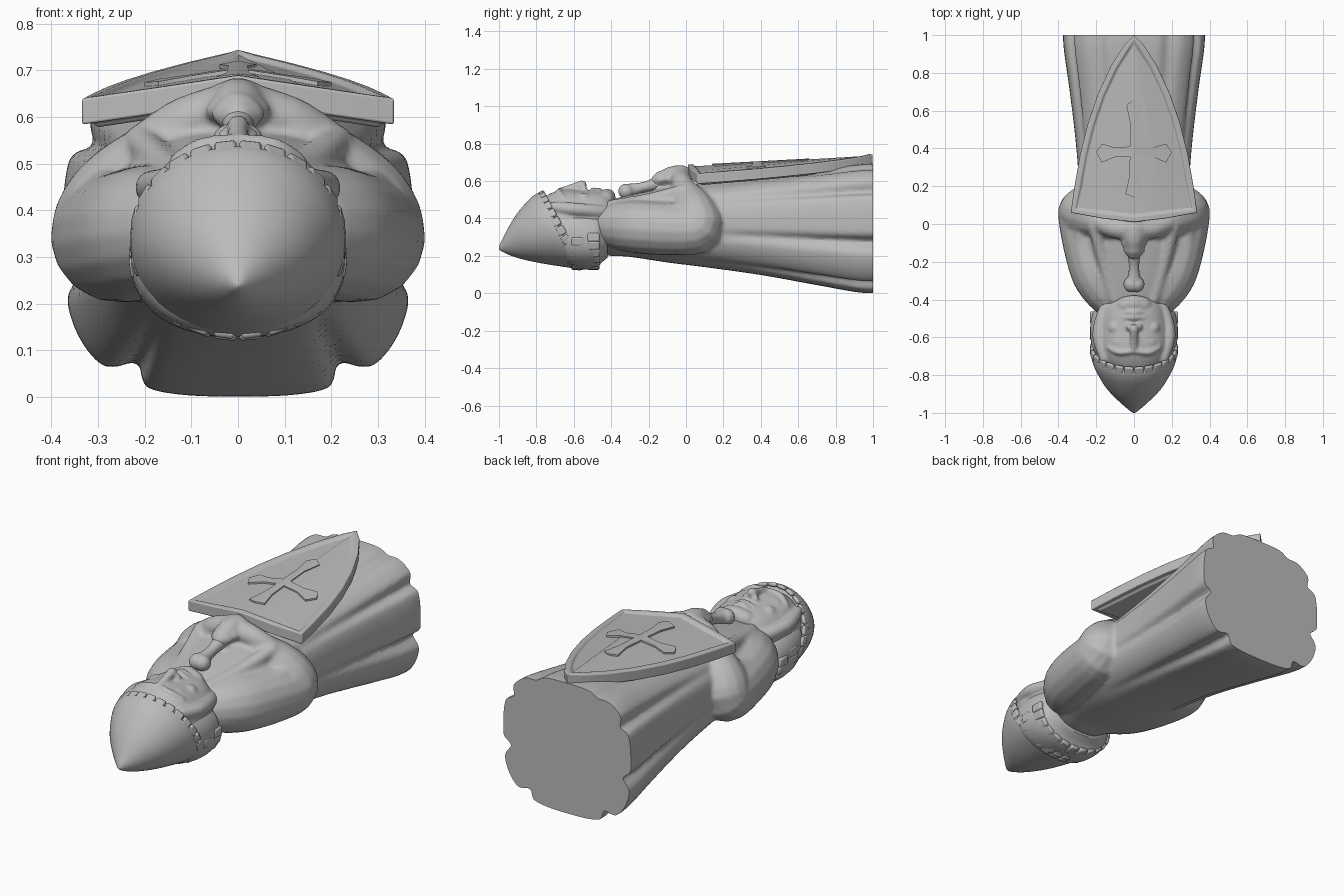
import bpy, bmesh, math
from mathutils import Vector, Matrix

cube = bpy.data.objects.get("Cube")
if cube:
    bpy.data.objects.remove(cube, do_unlink=True)

stone = bpy.data.materials.new("grey_stone")
stone.use_nodes = True
GREY = (0.5, 0.5, 0.5, 1)
stone.diffuse_color = GREY
stone.node_tree.nodes["Principled BSDF"].inputs["Base Color"].default_value = GREY


def make_object(name, bm):
    mesh = bpy.data.meshes.new(name)
    bmesh.ops.recalc_face_normals(bm, faces=bm.faces)
    bm.to_mesh(mesh)
    bm.free()
    mesh.materials.append(stone)
    obj = bpy.data.objects.new(name, mesh)
    bpy.context.collection.objects.link(obj)
    return obj


def spline(keys, steps):
    """Smooth interpolation through a list of equal-length tuples."""
    out = []
    for i in range(len(keys) - 1):
        a, b, c, d = (keys[max(0, min(len(keys) - 1, i + k))] for k in (-1, 0, 1, 2))
        for s in range(steps):
            t = s / steps
            out.append([q + t / 2 * (r - p + t * (2 * p - 5 * q + 4 * r - e + t * (3 * (q - r) + e - p)))
                        for p, q, r, e in zip(a, b, c, d)])
    return out + [list(keys[-1])]


def skin(bm, rings):
    """Closed tube through rings of points."""
    rows = [[bm.verts.new(p) for p in ring] for ring in rings]
    n = len(rows[0])
    for r0, r1 in zip(rows, rows[1:]):
        for k in range(n):
            bm.faces.new((r0[k], r0[(k + 1) % n], r1[(k + 1) % n], r1[k]))
    bm.faces.new(rows[0][::-1])
    bm.faces.new(rows[-1])


def loft(bm, keys, steps=6, n=96, power=2.0, folds=()):
    """Rings along y: (y, centre z, half width, half height, slant, fold depth)."""
    rings = []
    for y, zc, rx, rz, slant, depth in spline(keys, steps):
        ring = []
        square = power + 4.5 * depth
        for k in range(n):
            a = 2 * math.pi * k / n
            c, s = math.cos(a), math.sin(a)
            f = (abs(c) ** square + abs(s) ** square) ** (-1 / square)
            side = math.degrees(math.atan2(s, abs(c)))
            f *= 1 - depth * sum(g * math.exp(-((side - m) / w) ** 2) for m, w, g in folds)
            dz = rz * f * s
            ring.append((rx * f * c, y - slant * dz, zc + dz))
        rings.append(ring)
    skin(bm, rings)


def chain(bm, keys, mirror=False, steps=5, n=16):
    """Round-ended limb through (x, y, z, radius) points."""
    pts = spline(keys, steps)
    mid = [Vector(p[:3]) for p in pts]
    along = [Vector((0, 1, 0))]
    if len(mid) > 1:
        along = [(mid[min(i + 1, len(mid) - 1)] - mid[max(i - 1, 0)]).normalized() for i in range(len(mid))]
    cap = [math.radians(a) for a in (8, 30, 60)]
    r0, r1 = pts[0][3], pts[-1][3]
    discs = [(mid[0] - along[0] * r0 * math.cos(a), along[0], r0 * math.sin(a)) for a in cap]
    discs += [(m, t, p[3]) for m, t, p in zip(mid, along, pts)]
    discs += [(mid[-1] + along[-1] * r1 * math.cos(a), along[-1], r1 * math.sin(a)) for a in reversed(cap)]
    u = along[0].orthogonal()
    rings = []
    for m, t, r in discs:
        u = (u - t * u.dot(t)).normalized()
        v = t.cross(u)
        rings.append([m + r * (u * math.cos(2 * math.pi * k / n) + v * math.sin(2 * math.pi * k / n))
                      for k in range(n)])
    skin(bm, rings)
    if mirror:
        skin(bm, [[(-p.x, p.y, p.z) for p in ring] for ring in rings])


def blend(obj, voxel, smooth):
    """Fuse overlapping parts into one carved surface."""
    m = obj.modifiers.new("Fuse", "REMESH")
    m.mode, m.voxel_size, m.use_smooth_shade = "VOXEL", voxel, True
    s = obj.modifiers.new("Soften", "SMOOTH")
    s.factor, s.iterations = 0.5, smooth
    graph = bpy.context.evaluated_depsgraph_get()
    old = obj.data
    obj.data = bpy.data.meshes.new_from_object(obj.evaluated_get(graph))
    obj.modifiers.clear()
    bpy.data.meshes.remove(old)


def smooth_angle(obj, angle=35):
    bpy.ops.object.select_all(action="DESELECT")
    obj.select_set(True)
    bpy.context.view_layer.objects.active = obj
    bpy.ops.object.shade_smooth_by_angle(angle=math.radians(angle))


# Robe, with folds deepening toward the hem
bm = bmesh.new()
loft(bm, [(-.47, .34, .15, .13, 0, 0), (-.4, .35, .19, .15, 0, 0), (-.3, .36, .24, .165, 0, 0),
          (-.1, .365, .28, .2, 0, 0), (.1, .365, .285, .225, 0, .02), (.4, .36, .305, .262, 0, .06),
          (.7, .352, .34, .308, 0, .1), (.93, .347, .372, .343, 0, .13), (1.06, .347, .376, .345, 0, .13)],
     n=144, power=2.4, folds=[(-54, 4, 1), (-13, 5, 1), (34, 4, .8), (62, 5, .4)])
# Upper arms, sleeves, hands and cowl edges
chain(bm, [(.13, -.36, .36, .13), (.19, -.26, .355, .142), (.235, -.1, .345, .143),
           (.268, .055, .345, .135), (.25, .055, .4, .13), (.2, .03, .47, .11), (.13, -.01, .56, .065)], True)
chain(bm, [(.19, .01, .55, .045), (.11, -.02, .59, .055), (0, -.03, .62, .06)], True)
chain(bm, [(0, -.02, .625, .06), (0, -.08, .62, .058), (0, -.15, .6, .04)])
chain(bm, [(.1, -.4, .46, .04), (.16, -.2, .5, .035), (.21, -.01, .55, .035)], True)
chain(bm, [(.19, -.36, .4, .05), (.26, -.15, .43, .045), (.29, .03, .45, .045)], True)
for k, y in enumerate((-.02, -.06, -.1, -.14)):
    w = .07 - .012 * k
    chain(bm, [(w, y, .63 - .008 * k, .024), (0, y, .66 - .01 * k, .025), (-w, y, .63 - .008 * k, .024)])
robe = make_object("robe_and_arms", bm)
blend(robe, .011, 4)
# Flat base cut across the hem
bm = bmesh.new()
bm.from_mesh(robe.data)
cut = bmesh.ops.bisect_plane(bm, geom=bm.verts[:] + bm.edges[:] + bm.faces[:], plane_co=(0, 1, 0),
                             plane_no=(0, 1, 0), clear_outer=True)
rim = [e for e in cut["geom_cut"] if isinstance(e, bmesh.types.BMEdge)]
for f in bmesh.ops.holes_fill(bm, edges=rim)["faces"]:
    f.smooth = False
for e in rim:
    e.smooth = False
bm.to_mesh(robe.data)
bm.free()

# Sword pommel and flared grip between the hands and the chin
bm = bmesh.new()
chain(bm, [(.014, -.32, .545, .043)], True)
chain(bm, [(0, -.3, .55, .038), (0, -.24, .565, .028), (0, -.18, .58, .032), (0, -.1, .605, .045)])
blend(make_object("sword_hilt", bm), .008, 3)

# Head and face
bm = bmesh.new()
loft(bm, [(-.8, .35, .1, .13, 0, 0), (-.74, .35, .17, .175, 0, 0), (-.66, .35, .2, .205, 0, 0),
          (-.55, .35, .2, .2, 0, 0), (-.46, .36, .18, .185, 0, 0), (-.41, .37, .145, .16, 0, 0),
          (-.385, .37, .1, .11, 0, 0)], power=2.3)
chain(bm, [(0, -.67, .545, .02), (0, -.61, .565, .02), (0, -.555, .58, .025)])
chain(bm, [(.025, -.545, .56, .018)], True)
chain(bm, [(.015, -.675, .55, .014), (.08, -.68, .54, .015), (.13, -.655, .51, .015)], True)
chain(bm, [(.055, -.625, .53, .022), (.095, -.625, .52, .022)], True)
chain(bm, [(.1, -.55, .5, .04)], True)
for y, w in ((-.495, .055), (-.468, .045)):
    chain(bm, [(-w, y, .538, .01), (0, y, .552, .015), (w, y, .538, .01)])
chain(bm, [(0, -.42, .515, .045), (.05, -.43, .5, .045)], True)
# Hood edge framing the cheeks
chain(bm, [(.155, -.71, .46, .03), (.185, -.6, .45, .035), (.17, -.5, .44, .035), (.13, -.42, .43, .04)], True)
blend(make_object("head", bm), .008, 4)

# Pointed helmet with a slanted opening
bm = bmesh.new()
loft(bm, [(-1.0, .24, .004, .004, .1, 0), (-.985, .247, .026, .026, .2, 0), (-.93, .265, .085, .075, .35, 0),
          (-.85, .292, .155, .128, .45, 0), (-.75, .32, .21, .178, .52, 0), (-.68, .333, .23, .203, .55, 0),
          (-.665, .333, .218, .19, .55, 0)], steps=8)
smooth_angle(make_object("helmet", bm), 50)

# Mail hood behind the face
bm = bmesh.new()
loft(bm, [(-.69, .31, .19, .15, .3, 0), (-.65, .305, .222, .168, .2, 0), (-.56, .3, .232, .172, .1, 0),
          (-.48, .295, .222, .16, 0, 0), (-.45, .3, .2, .135, 0, 0), (-.42, .32, .18, .13, 0, 0)], power=2.3)
smooth_angle(make_object("mail_hood", bm), 50)


def block(bm, centre, size, tilt, spin):
    mat = (Matrix.Translation(centre) @ Matrix.Rotation(tilt, 4, "X") @ Matrix.Rotation(spin, 4, "Y")
           @ Matrix.Diagonal((*size, 1)))
    bmesh.ops.create_cube(bm, size=1, matrix=mat)


# Raised blocks along the helmet rim and two rows on the neck guard
bm = bmesh.new()
for k in range(26):
    a = 2 * math.pi * k / 26
    dz = .198 * math.sin(a)
    block(bm, (.222 * math.cos(a), -.668 - .55 * dz, .335 + dz), (.02, .045, .048), .5, -a)
for row, y in enumerate((-.58, -.495)):
    for k in range(13):
        a = math.pi * (.96 + 1.08 * (k + .5 * row) / 13)
        block(bm, (.222 * math.cos(a), y, .3 + .163 * math.sin(a)), (.024, .065, .046), 0, -a)
blocks = make_object("rim_and_mail_blocks", bm)
bev = blocks.modifiers.new("Bevel", "BEVEL")
bev.width, bev.segments = .008, 2
smooth_angle(blocks, 60)


def ridged_plate(half, lift):
    """Plate folded along x = 0 from its half outline."""
    bm = bmesh.new()
    for sx in (1, -1):
        bm.faces.new([bm.verts.new((sx * x, y, .688 + .054 * y - .155 * x + lift)) for x, y in half][::sx])
    bmesh.ops.remove_doubles(bm, verts=bm.verts, dist=.0005)
    bm.normal_update()
    return bm


def thicken(bm, depth):
    """Closes a plate downward."""
    edges = [e for e in bm.edges if e.is_boundary]
    copy = bmesh.ops.duplicate(bm, geom=bm.faces[:] + bm.edges[:] + bm.verts[:])
    low = [f for f in copy["geom"] if isinstance(f, bmesh.types.BMFace)]
    bmesh.ops.translate(bm, verts=list({v for f in low for v in f.verts}), vec=(0, 0, -depth))
    edges += list({e for f in low for e in f.edges if e.is_boundary})
    bmesh.ops.bridge_loops(bm, edges=edges)


# Shield with a raised border
bm = ridged_plate([(0, .01), (.17, .03), (.335, .06), (.315, .2), (.285, .37), (.245, .53),
                   (.19, .69), (.12, .84), (.05, .95), (0, 1.0)], 0)
bmesh.ops.inset_region(bm, faces=bm.faces[:], thickness=.028, use_boundary=True)
inner = [f for f in bm.faces if len(f.verts) > 4]
bmesh.ops.inset_region(bm, faces=inner, thickness=.01, depth=-.012)
thicken(bm, .056)
shield = make_object("shield", bm)
bev = shield.modifiers.new("Bevel", "BEVEL")
bev.width, bev.segments, bev.limit_method = .01, 3, "ANGLE"
smooth_angle(shield)

# Flared cross standing out of the shield
bm = ridged_plate([(0, .14), (.045, .16), (.025, .25), (.022, .355), (.1, .355), (.17, .325), (.2, .38),
                   (.17, .425), (.1, .405), (.022, .41), (.02, .53), (.04, .63), (0, .66)], -.003)
thicken(bm, .025)
smooth_angle(make_object("shield_cross", bm))
